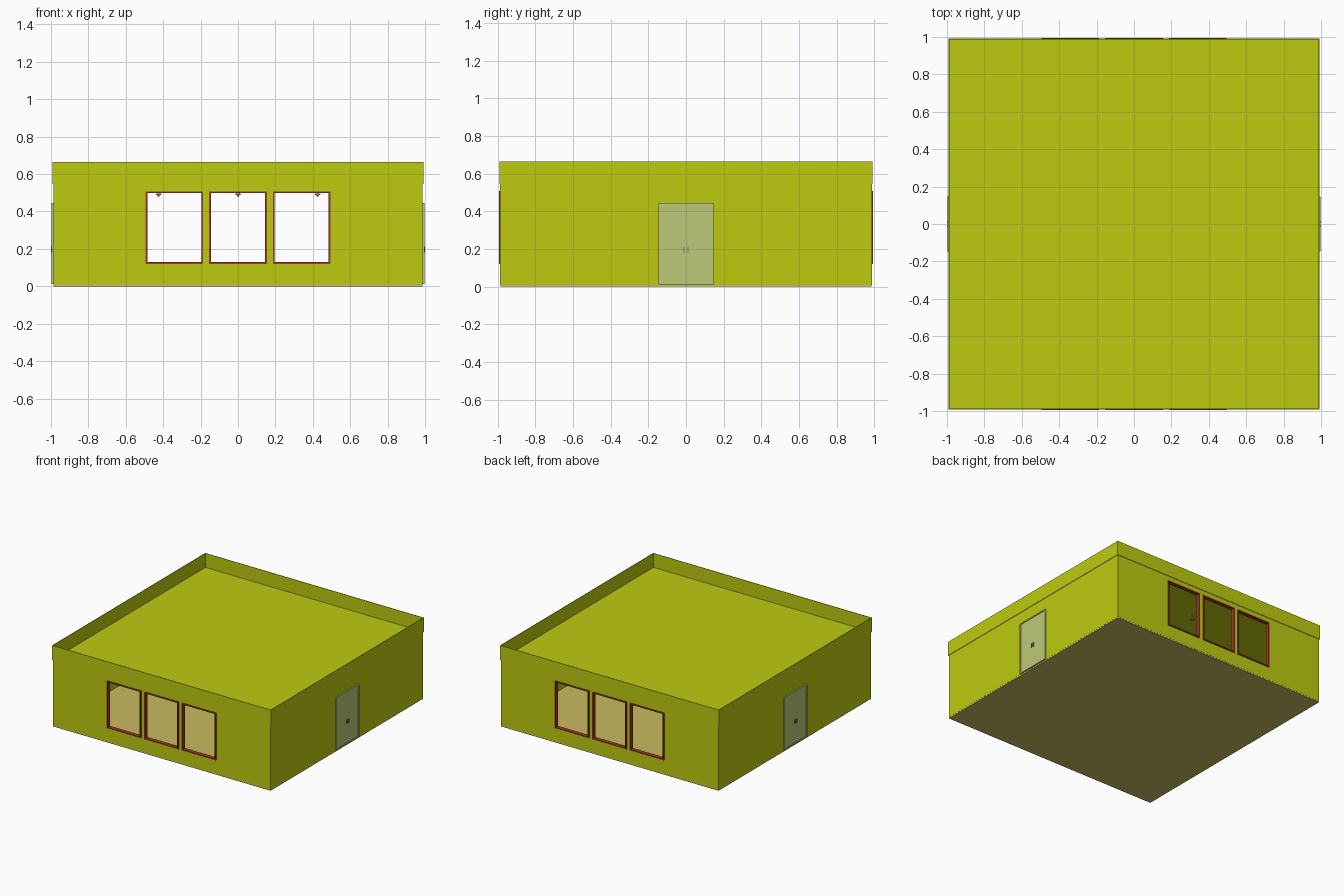
import bpy, bmesh
from mathutils import Matrix, Vector

old = bpy.data.objects.get("Cube")
if old:
    bpy.data.objects.remove(old, do_unlink=True)


def material(name, r, g, b):
    m = bpy.data.materials.new(name)
    m.use_nodes = True
    m.diffuse_color = (r, g, b, 1)
    m.node_tree.nodes["Principled BSDF"].inputs["Base Color"].default_value = (r, g, b, 1)
    return m


LIME = material("lime_paint", 0.515, 0.597, 0.005)
TAN = material("tan_floor", 0.578, 0.497, 0.114)
PALE = material("pale_green_door", 0.509, 0.591, 0.188)
RED = material("red_brown_frame", 0.35, 0.045, 0.021)
GREY = material("olive_grey_metal", 0.2, 0.21, 0.1)
BRASS = material("lamp_brass", 0.45, 0.36, 0.15)


def add_box(bm, lo, hi):
    lo, hi = Vector(lo), Vector(hi)
    mat = Matrix.Translation((lo + hi) / 2) @ Matrix.Diagonal((*(hi - lo), 1))
    bmesh.ops.create_cube(bm, size=1, matrix=mat)


def finish(bm, name, mat):
    mesh = bpy.data.meshes.new(name)
    bm.to_mesh(mesh)
    bm.free()
    mesh.materials.append(mat)
    ob = bpy.data.objects.new(name, mesh)
    bpy.context.collection.objects.link(ob)
    return ob


def boxes(name, mat, *pairs):
    bm = bmesh.new()
    for lo, hi in pairs:
        add_box(bm, lo, hi)
    return finish(bm, name, mat)


def cut(target, cutter):
    cutter.hide_render = True
    cutter.hide_set(True)
    mod = target.modifiers.new("cut", 'BOOLEAN')
    mod.operation = 'DIFFERENCE'
    mod.solver = 'EXACT'
    mod.object = cutter


def block(name, mat, half, z0, z1):
    return boxes(name, mat, ((-half, -half, z0), (half, half, z1)))


def border(a0, a1, z0, z1, t):
    """Four bars round a rectangle, as (a, z) ranges."""
    return [(a0, a0 + t, z0, z1), (a1 - t, a1, z0, z1),
            (a0 + t, a1 - t, z0, z0 + t), (a0 + t, a1 - t, z1 - t, z1)]


HALF, INNER = 0.987, 0.97
DECK, TOP = 0.55, 0.665
WIN_X = (-0.34, 0, 0.34)
WIN_HALF, SILL, HEAD = 0.154, 0.12, 0.507

# Floor slab and walls with window openings
block("floor", TAN, HALF - 0.001, 0, 0.02)
walls = block("walls", LIME, HALF, 0.01, DECK - 0.002)
cut(walls, block("room_cutter", LIME, INNER, -0.1, 1))
cut(walls, boxes("window_cutter", LIME, *[
    ((x - WIN_HALF + 0.003, -1.2, SILL + 0.003), (x + WIN_HALF - 0.003, 1.2, HEAD - 0.003))
    for x in WIN_X]))

# Roof deck and thin parapet band
block("roof_deck", LIME, HALF - 0.001, DECK - 0.015, DECK)
parapet = block("parapet", LIME, 0.991, DECK - 0.004, TOP)
cut(parapet, block("parapet_cutter", LIME, 0.987, 0, 1))

# Window frames, front and back
for side, label in ((-1, "front"), (1, "back")):
    for i, x in enumerate(WIN_X):
        y0, y1 = sorted((side * 0.962, side * 0.994))
        boxes(f"{label}_window_frame_{i + 1}", RED, *[
            ((a0, y0, z0), (a1, y1, z1))
            for a0, a1, z0, z1 in border(x - WIN_HALF, x + WIN_HALF, SILL, HEAD, 0.009)])

# Side doors with frame, leaf and a pair of pull handles
for side, label in ((1, "left"), (-1, "right")):
    def span(a, b):
        return sorted((side * a, side * b))
    x0, x1 = span(0.965, 0.998)
    boxes(f"{label}_door_frame", PALE, *[
        ((x0, a0, z0), (x1, a1, z1))
        for a0, a1, z0, z1 in border(-0.147, 0.147, 0.012, 0.445, 0.01)])
    x0, x1 = span(0.968, 0.993)
    boxes(f"{label}_door", PALE, ((x0, -0.137, 0.022), (x1, 0.137, 0.435)))
    x0, x1 = span(0.993, 1.0)
    boxes(f"{label}_door_handles", GREY, *[
        ((x0, y - 0.003, 0.18), (x1, y + 0.003, 0.212)) for y in (-0.011, 0.011)])

# Pendant lamps under the ceiling
for row, y in enumerate((-0.68, 0, 0.68)):
    for col, x in enumerate((-0.425, 0, 0.425)):
        bm = bmesh.new()
        bmesh.ops.create_cone(bm, cap_ends=True, segments=12, radius1=0.017, radius2=0.004,
                              depth=0.016, matrix=Matrix.Translation((x, y, 0.496)))
        bmesh.ops.create_cone(bm, cap_ends=True, segments=6, radius1=0.002, radius2=0.002,
                              depth=0.035, matrix=Matrix.Translation((x, y, 0.52)))
        bmesh.ops.create_uvsphere(bm, u_segments=8, v_segments=6, radius=0.007,
                                  matrix=Matrix.Translation((x, y, 0.486)))
        finish(bm, f"pendant_lamp_{row + 1}_{col + 1}", BRASS)
